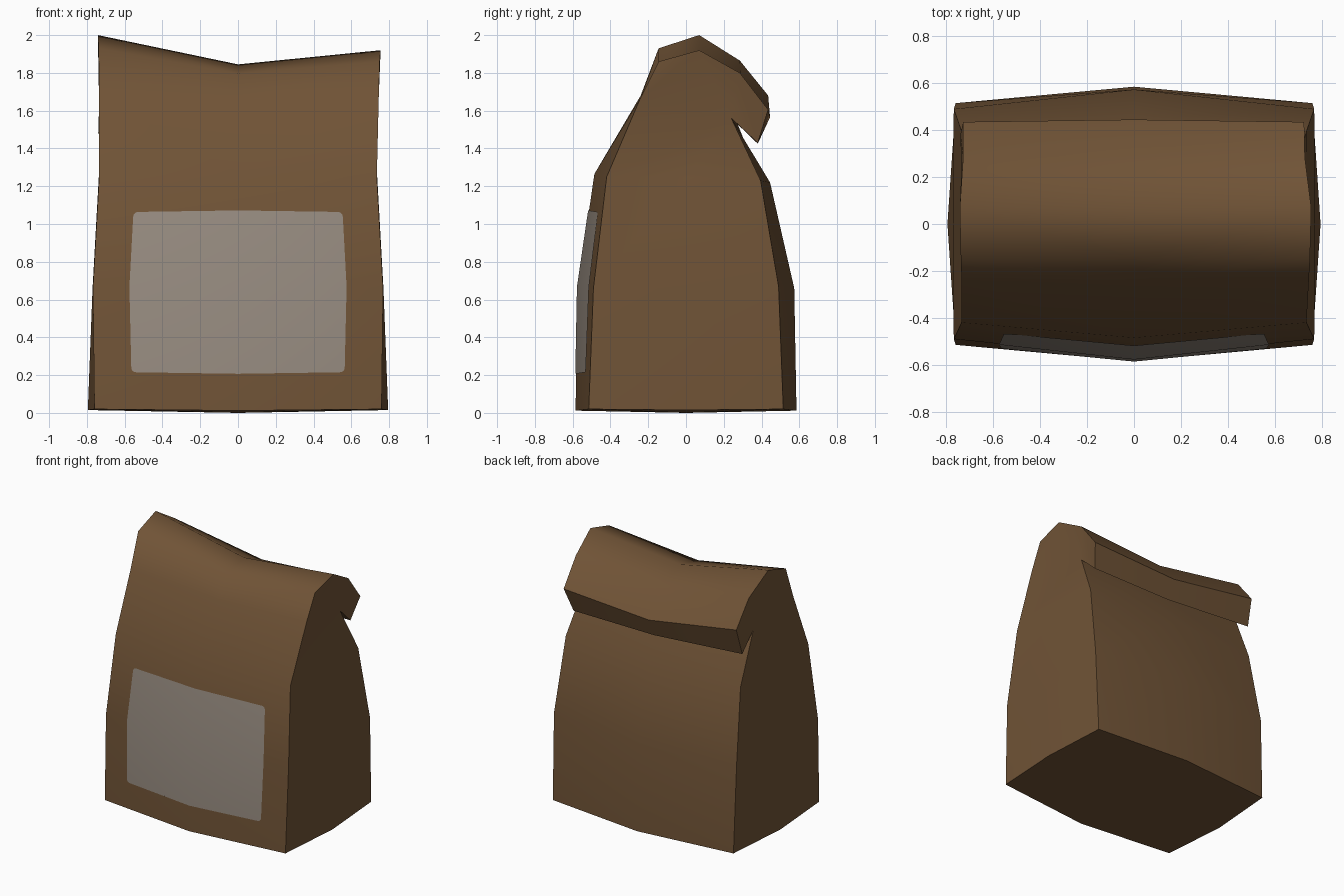
import bpy, bmesh, math
from mathutils import Vector

cube = bpy.data.objects.get("Cube")
if cube:
    bpy.data.objects.remove(cube, do_unlink=True)


def make_material(name, rgb):
    mat = bpy.data.materials.new(name)
    mat.use_nodes = True
    mat.diffuse_color = (*rgb, 1)
    bsdf = next(n for n in mat.node_tree.nodes if n.type == 'BSDF_PRINCIPLED')
    bsdf.inputs["Base Color"].default_value = (*rgb, 1)
    bsdf.inputs["Roughness"].default_value = 0.9
    return mat


def finish(bm, name, mat, angle):
    bmesh.ops.recalc_face_normals(bm, faces=bm.faces)
    mesh = bpy.data.meshes.new(name)
    bm.to_mesh(mesh)
    bm.free()
    mesh.materials.append(mat)
    obj = bpy.data.objects.new(name, mesh)
    bpy.context.collection.objects.link(obj)
    bpy.ops.object.select_all(action='DESELECT')
    obj.select_set(True)
    bpy.context.view_layer.objects.active = obj
    bpy.ops.object.shade_smooth_by_angle(angle=math.radians(angle))
    return obj


kraft = make_material("kraft brown", (0.162, 0.087, 0.037))
label_grey = make_material("label warm grey", (0.31, 0.262, 0.218))

# Bag section (y, z): up the front, over the rolled top, down the back
middle = [(-.585, .012), (-.572, .67), (-.485, 1.265), (-.25, 1.64), (-.145, 1.795),
          (.07, 1.845), (.29, 1.745), (.445, 1.565), (.38, 1.425), (.24, 1.56),
          (.445, 1.22), (.573, .66), (.585, .012)]
edge = [(-.515, .02), (-.49, .66), (-.42, 1.25), (-.24, 1.67), (-.145, 1.86),
        (.07, 1.92), (.285, 1.80), (.435, 1.605), (.38, 1.43), (.24, 1.56),
        (.395, 1.23), (.49, .67), (.515, .02)]
# The rolled top sits slightly askew, and its right end stands higher
top_left = [.745, .75, .755, .728, .725, .68, .69]
top_right = [.735, .738, .742, .728, .728, .74, .735]
lift = [0, 0, 0, .01, .07, .08, .065, .075, .05, .05, 0, 0, 0]
lower = [.76, .768, .735]
gusset = [(.795, .015), (.77, .66), (.737, 1.25)]

# Paper bag body
bm = bmesh.new()
mid = [bm.verts.new((0, y, z)) for y, z in middle]
base = bm.verts.new((0, 0, 0))
last = len(middle) - 1
for side, top in ((-1, top_right), (1, top_left)):
    half_width = lower + top + lower[::-1]
    rim = [bm.verts.new((side * w, y, z + (up if side < 0 else 0)))
           for (y, z), w, up in zip(edge, half_width, lift)]
    fold = [bm.verts.new((side * x, 0, z)) for x, z in gusset]
    for i in range(last):
        bm.faces.new((mid[i], mid[i + 1], rim[i + 1], rim[i]))
    # Side panel with its bulging centre line
    for i in range(2):
        bm.faces.new((rim[i], rim[i + 1], fold[i + 1], fold[i]))
        bm.faces.new((rim[last - i], rim[last - i - 1], fold[i + 1], fold[i]))
    for loop in ((2, 3, 9), (3, 4, 5), (3, 5, 9), (5, 6, 9), (6, 7, 8, 9)):
        bm.faces.new([rim[k] for k in loop])
    bm.faces.new((rim[2], rim[9], fold[2]))
    bm.faces.new((rim[9], rim[10], fold[2]))
    # Bottom
    bm.faces.new((base, mid[0], rim[0], fold[0]))
    bm.faces.new((base, mid[last], rim[last], fold[0]))
finish(bm, "paper_bag", kraft, 55)


def front_y(x, z):
    """Depth of the bag's front panel at a point."""
    i = 0 if z < .667 else 1

    def at(profile):
        (y0, z0), (y1, z1) = profile[i], profile[i + 1]
        return y0 + (y1 - y0) * (z - z0) / (z1 - z0)
    t = abs(x) / .757
    return at(middle) * (1 - t) + at(edge) * t


# Front label: four panels meeting on the bag's folds, with rounded outer corners
bm = bmesh.new()
radius, waist = .025, .667
for side in (-1, 1):
    for z_end, x_end in ((.215, .565), (1.064, .555)):
        d = 1 if z_end > waist else -1
        pts = [(0, waist), (.575, waist)]
        for k in range(4):
            a = k * math.pi / 6
            pts.append((x_end - radius + radius * math.cos(a),
                        z_end - d * radius * (1 - math.sin(a))))
        pts.append((0, z_end + d * .008))
        bm.faces.new([bm.verts.new(Vector((side * x, front_y(x, z) - .005, z)))
                      for x, z in pts])
bmesh.ops.remove_doubles(bm, verts=bm.verts, dist=.0005)
label = finish(bm, "front_label", label_grey, 40)
# Keep the label facing the front
if sum(p.normal.y for p in label.data.polygons) > 0:
    label.data.flip_normals()
